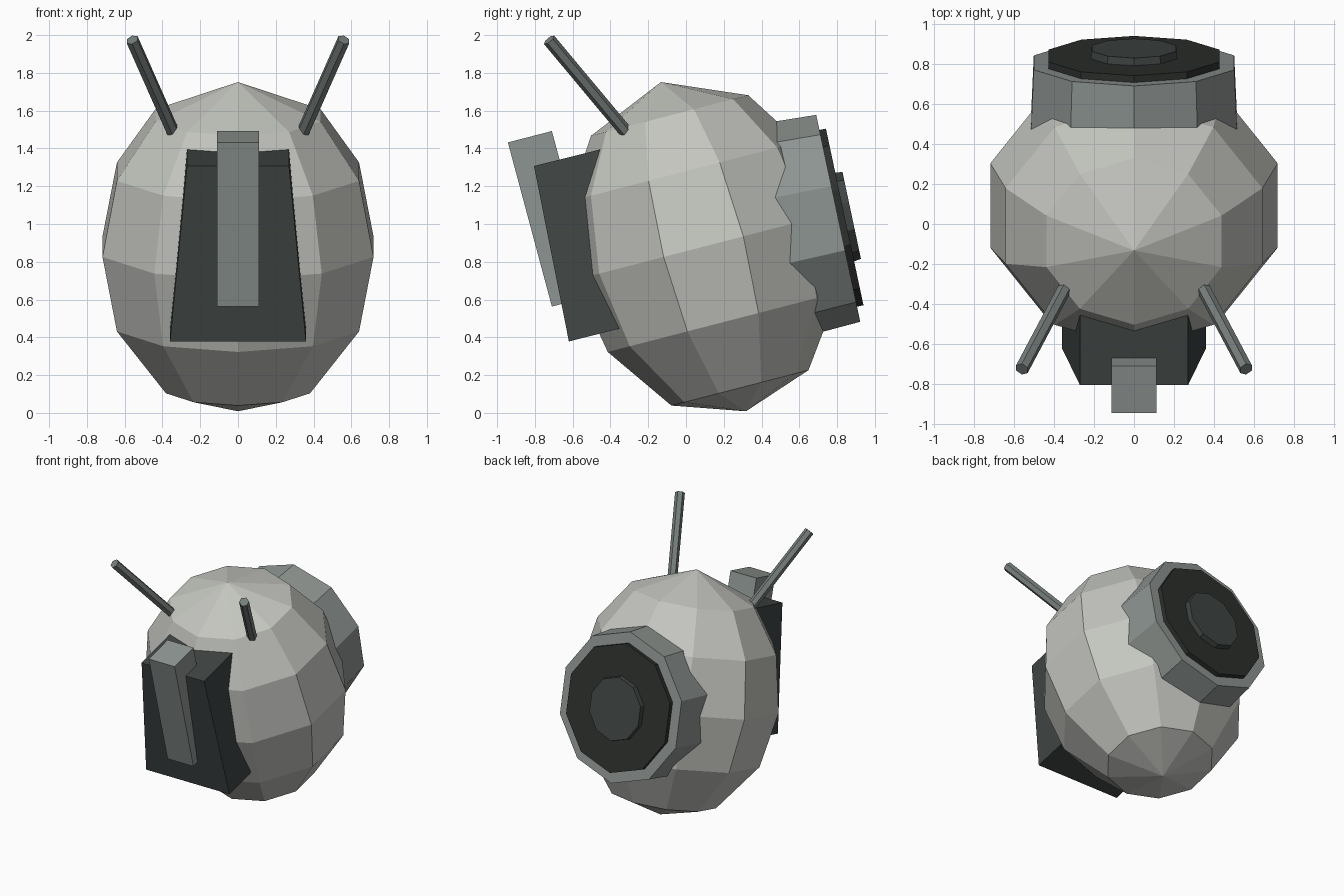
import bpy, bmesh
from math import sin, cos, tau, pi
from mathutils import Vector

if "Cube" in bpy.data.objects:
    bpy.data.objects.remove(bpy.data.objects["Cube"])


def material(name, r, g, b):
    m = bpy.data.materials.new(name)
    m.diffuse_color = (r, g, b, 1)
    m.use_nodes = True
    m.node_tree.nodes["Principled BSDF"].inputs["Base Color"].default_value = m.diffuse_color
    return m


SHELL = material("pale_shell", .55, .56, .52)
GREY = material("mid_grey", .27, .30, .285)
STEEL = material("steel", .18, .21, .20)
DARK = material("dark_panel", .05, .06, .058)
BLACK = material("near_black", .027, .03, .027)


def finish(name, bm, mat):
    bmesh.ops.recalc_face_normals(bm, faces=bm.faces)
    me = bpy.data.meshes.new(name)
    bm.to_mesh(me)
    bm.free()
    me.materials.append(mat)
    ob = bpy.data.objects.new(name, me)
    bpy.context.collection.objects.link(ob)
    return ob


def turned(name, profile, sides, origin, axis, mat, xscale=1.0):
    """Revolve (radius, height) pairs about an axis, flat faced."""
    o, d = Vector(origin), Vector(axis).normalized()
    ex = Vector((1, 0, 0))
    ex = (ex - d * ex.dot(d)).normalized()
    ey = d.cross(ex)
    bm = bmesh.new()
    rings = []
    for r, h in profile:
        if r == 0:
            rings.append([bm.verts.new(o + d * h)] * sides)
            continue
        rings.append([bm.verts.new(o + d * h + ex * (r * xscale * cos(a)) + ey * (r * sin(a)))
                      for a in (pi / 2 + tau * k / sides for k in range(sides))])
    for lo, hi in zip(rings, rings[1:]):
        for k in range(sides):
            n = (k + 1) % sides
            bm.faces.new(dict.fromkeys((lo[k], lo[n], hi[n], hi[k])))
    for ring, (r, h) in ((rings[0], profile[0]), (rings[-1], profile[-1])):
        if r > 0:
            bm.faces.new(ring)
    return finish(name, bm, mat)


def slab(name, outline, mat):
    """Side outline of (y, z, half width) points, closed across x."""
    bm = bmesh.new()
    left = [bm.verts.new((-w, y, z)) for y, z, w in outline]
    right = [bm.verts.new((w, y, z)) for y, z, w in outline]
    bm.faces.new(left)
    bm.faces.new(right)
    n = len(outline)
    for i in range(n):
        j = (i + 1) % n
        bm.faces.new((left[i], left[j], right[j], right[i]))
    return finish(name, bm, mat)


# leaning ten-sided egg shell
turned("body_shell",
       [(0, -.9), (.375, -.772), (.63, -.413), (.705, 0), (.63, .41), (.43, .717), (0, .9)],
       10, (0, .0925, .88), (0, -.25, .968), SHELL, 1.07)

# round housing on the back: collar, dark disc and centre cap
back, facing = (0, .806, 1.03), (0, .978, .208)
turned("rear_collar", [(.58, -.40), (.56, 0)], 10, back, facing, GREY, .94)
turned("rear_disc", [(.478, -.03), (.478, .035)], 10, back, facing, BLACK, .94)
turned("rear_cap", [(.245, 0), (.235, .073)], 10, back, facing, DARK, .94)

# tapered front panel and the bar standing on it
slab("front_panel", [(-.805, 1.307, .27), (-.62, .378, .36),
                     (-.22, .48, .36), (-.32, 1.428, .27)], DARK)
slab("front_bar", [(-.943, 1.432, .112), (-.71, .563, .112),
                   (-.477, .625, .112), (-.71, 1.492, .112)], GREY)

# pair of splayed antennas
for side, label in ((1, "right"), (-1, "left")):
    base = Vector((side * .345, -.32, 1.49))
    tip = Vector((side * .56, -.725, 1.975))
    rod = tip - base
    turned("antenna_" + label, [(.035, 0), (.035, rod.length)], 6, base, rod, STEEL)
